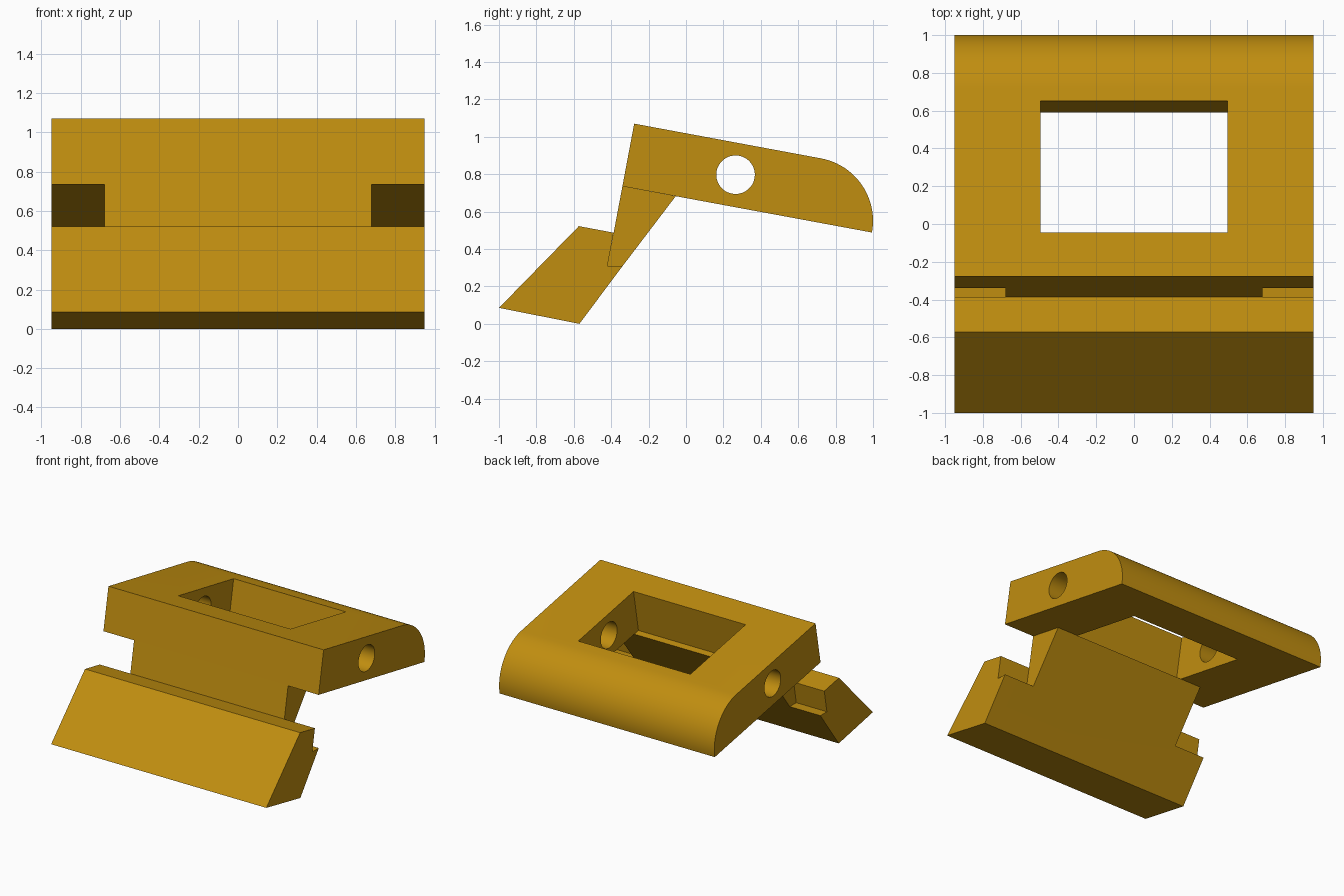
import bpy, bmesh, math

if "Cube" in bpy.data.objects:
    bpy.data.objects.remove(bpy.data.objects["Cube"])

gold = bpy.data.materials.new("golden_ochre")
gold.diffuse_color = (0.53, 0.27, 0.005, 1)
gold.use_nodes = True
gold.node_tree.nodes["Principled BSDF"].inputs["Base Color"].default_value = gold.diffuse_color

TILT = math.atan(0.1853)                                # downward slope of the top block
U = (math.cos(TILT), -math.sin(TILT))                   # along the block, in (y, z)
W = (math.sin(TILT), math.cos(TILT))                    # square to the block


def extrude(name, profile, half):
    """Prism of a (y, z) profile, spanning -half..half in x."""
    bm = bmesh.new()
    face = bm.faces.new([bm.verts.new((-half, y, z)) for y, z in profile])
    geom = bmesh.ops.extrude_face_region(bm, geom=[face])["geom"]
    verts = [g for g in geom if isinstance(g, bmesh.types.BMVert)]
    bmesh.ops.translate(bm, verts=verts, vec=(2 * half, 0, 0))
    bmesh.ops.recalc_face_normals(bm, faces=bm.faces[:])
    mesh = bpy.data.meshes.new(name)
    bm.to_mesh(mesh)
    bm.free()
    mesh.materials.append(gold)
    obj = bpy.data.objects.new(name, mesh)
    bpy.context.collection.objects.link(obj)
    return obj


def arc(cy, cz, r, a0, a1, n):
    """Points on an arc measured in the tilted frame."""
    pts = []
    for i in range(n + 1):
        a = a0 + (a1 - a0) * i / n
        c, s = r * math.cos(a), r * math.sin(a)
        pts.append((cy + c * U[0] + s * W[0], cz + c * U[1] + s * W[1]))
    return pts


def combine(target, other, operation):
    """Apply a boolean and remove the second object."""
    bpy.context.view_layer.objects.active = target
    mod = target.modifiers.new("combine", 'BOOLEAN')
    mod.operation, mod.solver, mod.object = operation, 'EXACT', other
    bpy.ops.object.modifier_apply(modifier=mod.name)
    bpy.data.objects.remove(other)


# Tilted top block with a rounded rear edge
block = extrude("clip_body", [(-0.34, 0.735), (-0.277, 1.07)]
                + arc(0.66, 0.55, 0.34, math.pi / 2, 0, 24), 0.95)

# Rectangular window, square to the tilted top
front, back = (-0.045, 1.027), (0.652, 0.897)
window = extrude("window_cutter", [
    (p[0] + k * W[0], p[1] + k * W[1])
    for p, k in ((front, 0.2), (back, 0.2), (back, -0.6), (front, -0.6))], 0.495)
combine(block, window, 'DIFFERENCE')

# Pin hole through both sides
hole = extrude("hole_cutter", arc(0.265, 0.797, 0.103, 0, 2 * math.pi, 48)[:-1], 1.2)
combine(block, hole, 'DIFFERENCE')

# Narrow neck and full-width foot, joined to the block
neck = extrude("neck", [(-0.34, 0.735), (-0.055, 0.682), (-0.338, 0.31),
                        (-0.42, 0.31)], 0.68)
foot = extrude("foot", [(-1, 0.085), (-0.57, 0), (-0.338, 0.31), (-0.42, 0.31),
                        (-0.387, 0.487), (-0.573, 0.522)], 0.95)
combine(neck, foot, 'UNION')
combine(block, neck, 'UNION')

# Smooth the curved surfaces only
bpy.ops.object.select_all(action='DESELECT')
block.select_set(True)
bpy.context.view_layer.objects.active = block
bpy.ops.object.shade_smooth_by_angle(angle=math.radians(25))
